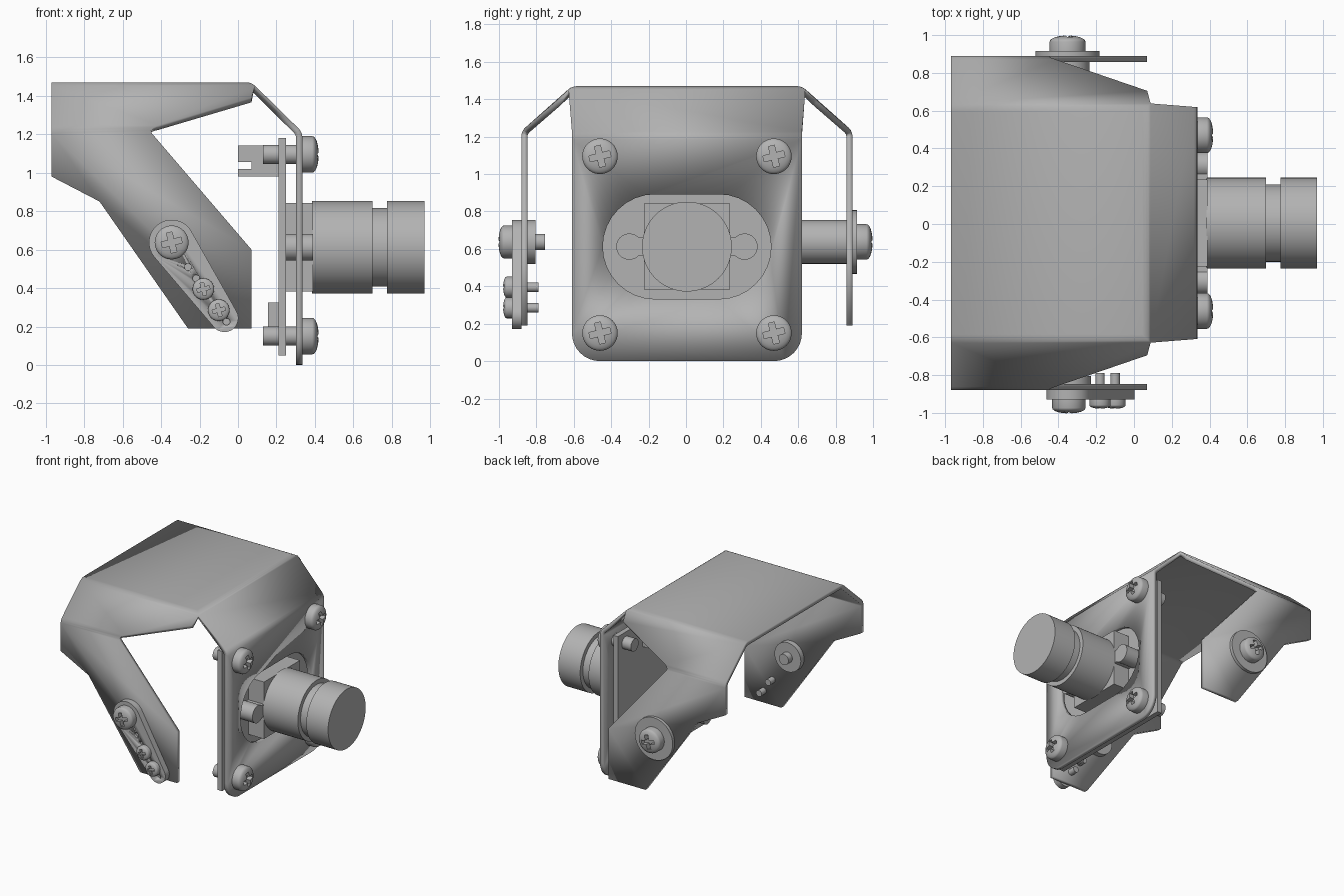
import bpy, bmesh, math
from mathutils import Vector, Matrix

if "Cube" in bpy.data.objects:
    bpy.data.objects.remove(bpy.data.objects["Cube"])

GREY = (0.45, 0.45, 0.45, 1)
metal = bpy.data.materials.new("plain_grey")
metal.use_nodes = True
metal.diffuse_color = GREY
metal.node_tree.nodes["Principled BSDF"].inputs["Base Color"].default_value = GREY

CY = 0.005          # middle of the housing across y
LENS_Z = 0.612
X, Y, Z = Vector((1, 0, 0)), Vector((0, 1, 0)), Vector((0, 0, 1))


def finish(name, bm, smooth=True, fix=True):
    if fix:
        bmesh.ops.recalc_face_normals(bm, faces=bm.faces)
    me = bpy.data.meshes.new(name)
    bm.to_mesh(me)
    bm.free()
    me.materials.append(metal)
    ob = bpy.data.objects.new(name, me)
    bpy.context.collection.objects.link(ob)
    if smooth:
        activate(ob)
        bpy.ops.object.shade_smooth_by_angle(angle=math.radians(35))
    return ob


def activate(ob):
    bpy.ops.object.select_all(action='DESELECT')
    ob.select_set(True)
    bpy.context.view_layer.objects.active = ob


def apply_mod(ob, kind, **settings):
    mod = ob.modifiers.new(kind, kind)
    for key, value in settings.items():
        setattr(mod, key, value)
    activate(ob)
    bpy.ops.object.modifier_apply(modifier=mod.name)


def cut(ob, cutter):
    cutter.hide_render = True
    apply_mod(ob, 'BOOLEAN', operation='DIFFERENCE', object=cutter, solver='EXACT')
    bpy.data.objects.remove(cutter)


def lathe(name, profile, loc, axis, steps=40):
    """Spin (radius, height) points about an axis through loc."""
    bm = bmesh.new()
    vs = [bm.verts.new((r, 0, h)) for r, h in profile]
    es = [bm.edges.new(p) for p in zip(vs, vs[1:])]
    bmesh.ops.spin(bm, geom=vs + es, axis=Z, cent=(0, 0, 0), steps=steps, angle=math.tau)
    bmesh.ops.remove_doubles(bm, verts=bm.verts, dist=1e-4)
    bm.transform(Matrix.Translation(loc) @ axis.to_track_quat('Z', 'Y').to_matrix().to_4x4())
    return finish(name, bm)


def rod(name, r, length, loc, axis):
    return lathe(name, [(0, 0), (r, 0), (r, length), (0, length)], loc, axis)


def prism(name, outline, start, length, axis):
    """Extrude an outline: (y, z) pairs along X, or (x, z) pairs along Y."""
    bm = bmesh.new()
    place = (lambda a, b: (start, a, b)) if axis is X else (lambda a, b: (a, start, b))
    face = bm.faces.new([bm.verts.new(place(a, b)) for a, b in outline])
    out = bmesh.ops.extrude_face_region(bm, geom=[face])
    bmesh.ops.translate(bm, vec=axis * length,
                        verts=[v for v in out['geom'] if isinstance(v, bmesh.types.BMVert)])
    return finish(name, bm)


def rect(a0, a1, b0, b1):
    return [(a0, b0), (a1, b0), (a1, b1), (a0, b1)]


def arc(ca, cb, r, a0, a1, n=16):
    angles = [math.radians(a0 + (a1 - a0) * i / n) for i in range(n + 1)]
    return [(ca + r * math.cos(t), cb + r * math.sin(t)) for t in angles]


def screw(name, r, h, loc, axis, shaft_r, shaft):
    """Domed cross-head screw; loc is the seat of the head, shaft runs backwards."""
    dome = [(r * math.cos(t), h * (0.6 + 0.4 * math.sin(t)))
            for t in (math.radians(15 * i) for i in range(6))]
    head = lathe(name, [(0, 0), (r, 0)] + dome + [(0, h)], loc, axis)
    frame = (Matrix.Translation(loc + axis * h) @ axis.to_track_quat('Z', 'Y').to_matrix().to_4x4()
             @ Matrix.Rotation(math.radians(14), 4, 'Z'))
    for wide, tall in ((1.2, 0.34), (0.34, 1.2)):
        bm = bmesh.new()
        bmesh.ops.create_cube(bm, size=1, matrix=frame @ Matrix.Diagonal((wide * r, tall * r, h, 1)))
        cut(head, finish("recess_cutter", bm, smooth=False))
    rod(name + "_shaft", shaft_r, shaft, loc, -axis)


# Bent sheet bracket: outer skin, rounded bends, then thickness
bm = bmesh.new()
cache = {}


def face(*points):
    for p in points:
        if p not in cache:
            cache[p] = bm.verts.new((p[0], p[1] + CY, p[2]))
    return bm.faces.new([cache[p] for p in points])


BACK, EDGE, FRONT, TOP, BEND = -0.97, 0.07, 0.335, 1.47, 1.23
W, S = 0.615, 0.885
face((BACK, -W, TOP), (EDGE, -W, TOP), (EDGE, W, TOP), (BACK, W, TOP))
face((EDGE, -W, TOP), (FRONT, -W, 1.21), (FRONT, W, 1.21), (EDGE, W, TOP))
face((FRONT, -W, 1.21), (FRONT, -W, 0), (FRONT, W, 0), (FRONT, W, 1.21))
for s in (-1, 1):
    face((BACK, s * W, TOP), (EDGE, s * W, TOP), (EDGE, s * 0.70, 1.39),
         (-0.47, s * S, BEND), (BACK, s * S, BEND))
    face(*[(x, s * S, z) for x, z in ((BACK, BEND), (-0.47, BEND), (EDGE, 0.60), (EDGE, 0.19),
                                      (-0.26, 0.19), (-0.72, 0.85), (BACK, 0.98))])
bmesh.ops.recalc_face_normals(bm, faces=bm.faces)
if max(bm.faces, key=lambda f: f.calc_center_median().z).normal.z < 0:
    bmesh.ops.reverse_faces(bm, faces=bm.faces)
bmesh.ops.bevel(bm, geom=[cache[(FRONT, s * W, 0)] for s in (-1, 1)], offset=0.15,
                segments=8, profile=0.5, affect='VERTICES')
bmesh.ops.bevel(bm, geom=[e for e in bm.edges if len(e.link_faces) == 2], offset=0.025,
                segments=3, profile=0.5, affect='EDGES')
bracket = finish("bent_bracket", bm, fix=False)
apply_mod(bracket, 'SOLIDIFY', thickness=0.033, offset=-1, use_even_offset=True)
slot = arc(CY + 0.17, LENS_Z, 0.28, -90, 90) + arc(CY - 0.17, LENS_Z, 0.28, 90, 270)
cut(bracket, prism("slot_cutter", slot, 0.2, 0.3, X))

# Circuit board with rear connectors
prism("circuit_board", rect(CY - 0.565, CY + 0.565, 0.05, 1.18), 0.21, 0.04, X)
prism("upper_connector", [(0.21, 0.98), (0.21, 1.14), (0, 1.14), (0, 1.055), (0.07, 1.055),
                          (0.07, 1.02), (0, 1.02), (0, 0.98)], CY - 0.25, 0.5, Y)
prism("lower_connector", rect(0.155, 0.21, 0.2, 0.325), CY - 0.2, 0.4, Y)

# Lens mount, ears and stepped barrel
prism("lens_mount", rect(CY - 0.23, CY + 0.23, LENS_Z - 0.23, LENS_Z + 0.23), 0.25, 0.14, X)
for s, side in ((-1, "right"), (1, "left")):
    rod("mount_ear_" + side, 0.07, 0.14, Vector((0.25, CY + s * 0.308, LENS_Z)), X)
    prism("ear_bridge_" + side, rect(CY + s * 0.22, CY + s * 0.28, LENS_Z - 0.05, LENS_Z + 0.05),
          0.25, 0.138, X)
lathe("lens_barrel", [(0, 0.385), (0.24, 0.385), (0.24, 0.70), (0.205, 0.70), (0.205, 0.775),
                      (0.24, 0.775), (0.24, 0.97), (0, 0.97)],
      Vector((0, CY, LENS_Z)), X, 64)

# Four board screws with spacers
for y in (-0.465, 0.465):
    for z in (0.15, 1.095):
        screw("board_screw", 0.095, 0.085, Vector((FRONT, CY + y, z)), X, 0.05, 0.205)

# Right-hand pivot: tapered arm, nut and screws on the -y side
pivot, tip = Vector((-0.345, 0.637)), Vector((-0.07, 0.243))
r1, r2 = 0.118, 0.072
lean = math.degrees(math.atan2(tip.y - pivot.y, tip.x - pivot.x))
spread = math.degrees(math.acos((r1 - r2) / (tip - pivot).length))
outline = (arc(*pivot, r1, lean + spread, lean + 360 - spread, 28)
           + arc(*tip, r2, lean - spread, lean + spread))
arm = prism("pivot_arm", outline, -0.93, 0.05, Y)
for x, z in ((-0.26, 0.51), (-0.218, 0.45), (-0.06, 0.225)):
    cut(arm, rod("hole_cutter", 0.018, 0.04, Vector((x, -0.95, z)), Y))
screw("pivot_screw_right", 0.088, 0.073, Vector((pivot.x, -0.93, pivot.y)), -Y, 0.043, 0.175)
rod("pivot_nut", 0.118, 0.045, Vector((pivot.x, -0.85, pivot.y)), Y)
for x, z in ((-0.18, 0.395), (-0.10, 0.285)):
    screw("arm_screw", 0.056, 0.048, Vector((x, -0.93, z)), -Y, 0.025, 0.142)

# Left-hand pivot: washer, screw and inner boss on the +y side
at = Vector((-0.352, 0.89, 0.637))
rod("pivot_washer", 0.17, 0.025, at, Y)
screw("pivot_screw_left", 0.095, 0.083, at + Y * 0.025, Y, 0.043, 0.1)
rod("pivot_boss", 0.117, 0.257, at - Y * 0.033, -Y)
